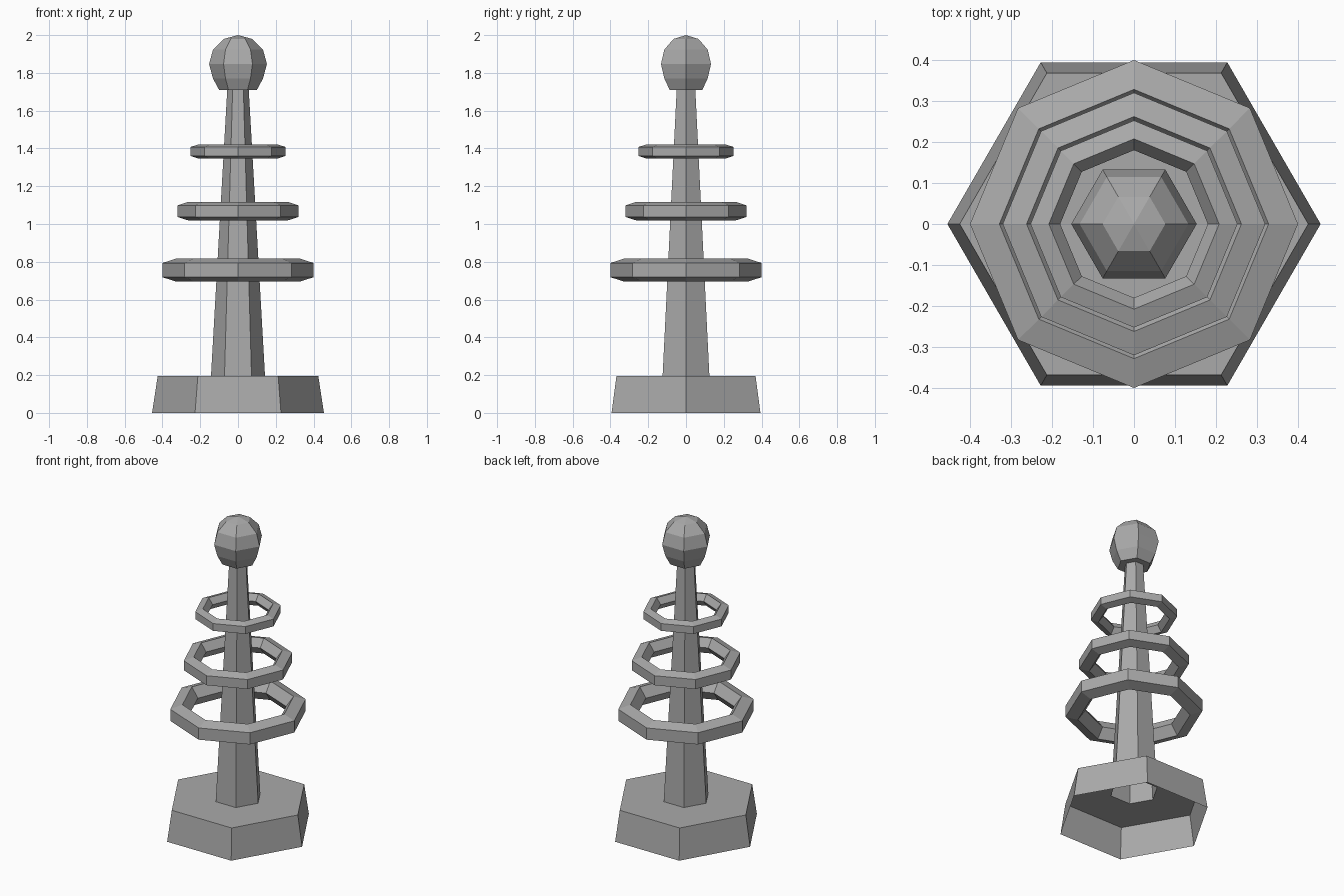
import bpy
import bmesh
from math import cos, sin, pi, radians

cube = bpy.data.objects.get("Cube")
if cube:
    bpy.data.objects.remove(cube, do_unlink=True)

grey = bpy.data.materials.new("mid_grey")
grey.use_nodes = True
colour = (0.4, 0.4, 0.4, 1)
grey.diffuse_color = colour
grey.node_tree.nodes["Principled BSDF"].inputs["Base Color"].default_value = colour


def lathe(name, profile, sides, closed=False):
    """Spin a (radius, height) profile, listed upwards on its outer side."""
    bm = bmesh.new()
    loops = []
    for r, z in profile:
        if r == 0:
            loops.append([bm.verts.new((0, 0, z))] * sides)
        else:
            loops.append([bm.verts.new((r * cos(2 * pi * i / sides),
                                        r * sin(2 * pi * i / sides), z))
                          for i in range(sides)])
    pairs = list(zip(loops, loops[1:]))
    if closed:
        pairs.append((loops[-1], loops[0]))
    for low, high in pairs:
        for i in range(sides):
            j = (i + 1) % sides
            corners = [low[i], low[j], high[j], high[i]]
            bm.faces.new(list(dict.fromkeys(corners)))
    mesh = bpy.data.meshes.new(name)
    bm.to_mesh(mesh)
    bm.free()
    mesh.materials.append(grey)
    obj = bpy.data.objects.new(name, mesh)
    bpy.context.collection.objects.link(obj)
    return obj


# Hollow hexagonal foot, open below and where the mast begins
lathe("base", [(0.455, 0), (0.425, 0.196), (0.143, 0.196)], 6)

# Tapered mast
lathe("mast", [(0.143, 0.196), (0.057, 1.71)], 6)

# Faceted ball on top of the mast
ball_radius, ball_z = 0.153, 1.847
ball = [(0.057, 1.71), (0.1, 1.71)]
ball += [(ball_radius * cos(radians(a)), ball_z + ball_radius * sin(radians(a)))
         for a in (-30, 0, 30, 60)]
ball.append((0, 2.0))
lathe("ball", ball, 6)

# Three floating octagonal rings with a pentagonal section
for name, radius, thick, z in (("lower_ring", 0.348, 0.064, 0.756),
                               ("middle_ring", 0.278, 0.052, 1.068),
                               ("upper_ring", 0.22, 0.04, 1.384)):
    section = [(radius + thick * cos(radians(a)), z + thick * sin(radians(a)))
               for a in range(-36, 324, 72)]
    lathe(name, section, 8, closed=True)
